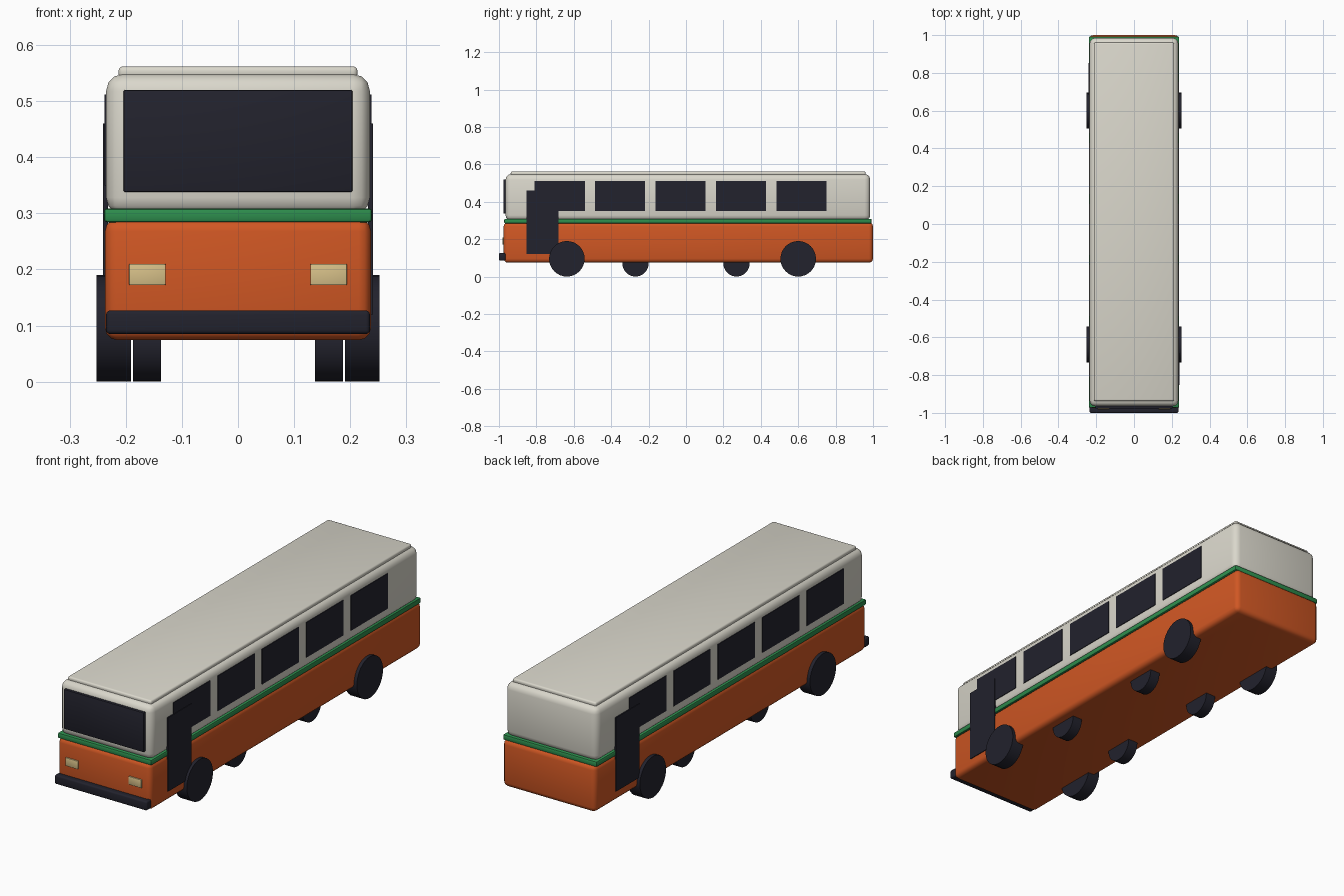
import bpy, math

if "Cube" in bpy.data.objects:
    bpy.data.objects.remove(bpy.data.objects["Cube"])


def material(name, rgb):
    m = bpy.data.materials.new(name)
    m.diffuse_color = (*rgb, 1)
    m.use_nodes = True
    m.node_tree.nodes["Principled BSDF"].inputs["Base Color"].default_value = m.diffuse_color
    return m


ORANGE = material("orange paint", (0.63, 0.095, 0.017))
CREAM = material("cream paint", (0.70, 0.68, 0.60))
GREEN = material("green stripe", (0.027, 0.27, 0.075))
DARK = material("dark glass and rubber", (0.016, 0.016, 0.026))
LAMP = material("lamp yellow", (0.68, 0.53, 0.25))


def box(name, x, y, z, mat, bevel=0.0, segments=3):
    """Box spanning the given (min, max) ranges, with rounded edges."""
    spans = (x, y, z)
    bpy.ops.mesh.primitive_cube_add(size=1, location=[(a + b) / 2 for a, b in spans])
    ob = bpy.context.object
    ob.name = name
    ob.scale = [b - a for a, b in spans]
    bpy.ops.object.transform_apply(location=False, rotation=False, scale=True)
    ob.data.materials.append(mat)
    if bevel:
        mod = ob.modifiers.new("rounding", 'BEVEL')
        mod.width, mod.segments = bevel, segments
        bpy.ops.object.modifier_apply(modifier=mod.name)
        bpy.ops.object.shade_smooth_by_angle(angle=math.radians(35))
    return ob


def wheel(name, x0, x1, y, radius):
    """Wheel resting on the ground, axle along x."""
    bpy.ops.mesh.primitive_cylinder_add(
        vertices=32, radius=radius, depth=abs(x1 - x0),
        location=((x0 + x1) / 2, y, radius), rotation=(0, math.pi / 2, 0))
    ob = bpy.context.object
    ob.name = name
    ob.data.materials.append(DARK)
    bpy.ops.object.shade_smooth_by_angle(angle=math.radians(30))


# Body shells, stripe and roof cap
box("lower_body", (-0.237, 0.237), (-0.975, 1.0), (0.074, 0.29), ORANGE, 0.022)
box("upper_body", (-0.235, 0.235), (-0.965, 0.985), (0.298, 0.548), CREAM, 0.03)
box("belt_stripe", (-0.239, 0.239), (-0.972, 0.992), (0.284, 0.309), GREEN, 0.006, 2)
box("roof_cap", (-0.213, 0.213), (-0.937, 0.96), (0.54, 0.562), CREAM, 0.008)

# Front details
box("windshield", (-0.204, 0.204), (-0.977, -0.96), (0.338, 0.52), DARK, 0.003, 2)
box("bumper", (-0.235, 0.235), (-1.0, -0.965), (0.085, 0.127), DARK, 0.007)

for side, s in (("right", 1), ("left", -1)):
    def across(a, b):
        return tuple(sorted((s * a, s * b)))

    box(f"headlight_{side}", across(0.129, 0.194), (-0.981, -0.97),
        (0.172, 0.21), LAMP, 0.002, 2)

    # Side windows
    for i in range(5):
        y = -0.675 + i * 0.323
        box(f"window_{side}_{i + 1}", across(0.23, 0.238), (y - 0.134, y + 0.134),
            (0.35, 0.512), DARK)

    # One door per side, at opposite ends
    y = -0.768 * s
    box(f"door_{side}", across(0.232, 0.2405), (y - 0.085, y + 0.085), (0.12, 0.46), DARK)

    # Large outer wheels and small inner wheels
    for end, y_out, y_in in (("front", -0.637, -0.27), ("rear", 0.60, 0.27)):
        wheel(f"outer_wheel_{end}_{side}", s * 0.191, s * 0.252, y_out, 0.095)
        wheel(f"inner_wheel_{end}_{side}", s * 0.137, s * 0.187, y_in, 0.07)
